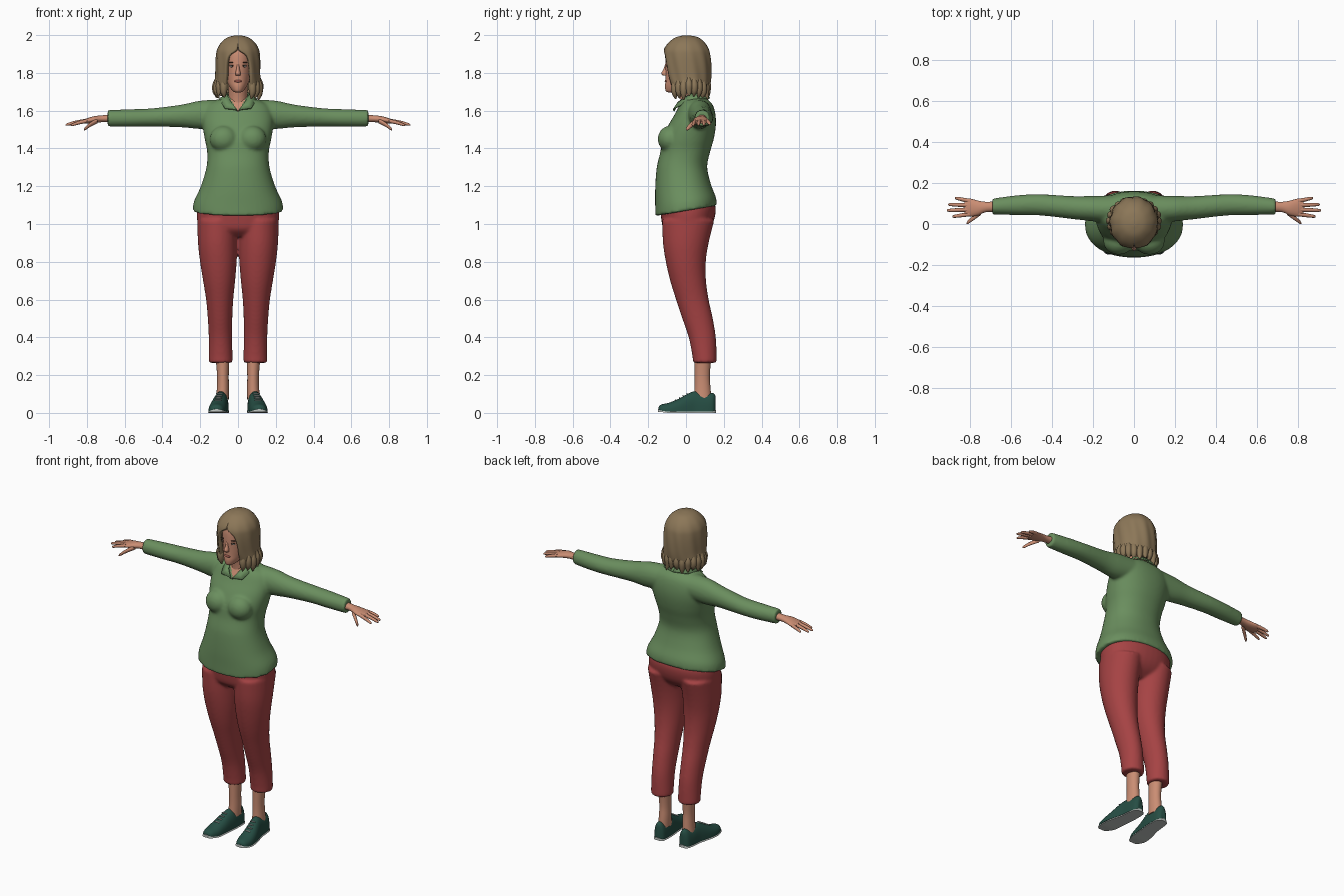
import bpy, bmesh, math, random
from mathutils import Vector

if "Cube" in bpy.data.objects:
    bpy.data.objects.remove(bpy.data.objects["Cube"])

random.seed(4)


def material(name, r, g, b):
    """Flat colour given as 0-255 sRGB, stored linear."""
    m = bpy.data.materials.new(name)
    m.diffuse_color = [((c / 255 + .055) / 1.055) ** 2.4 for c in (r, g, b)] + [1]
    m.use_nodes = True
    m.node_tree.nodes["Principled BSDF"].inputs["Base Color"].default_value = m.diffuse_color
    return m


GREEN = material("shirt green", 106, 142, 94)
RED = material("trouser red", 166, 67, 68)
HAIR = material("hair brown", 140, 119, 88)
SKIN = material("skin", 202, 141, 115)
SHOE = material("shoe dark green", 38, 78, 68)
SOLE = material("sole grey", 190, 196, 192)
WHITE = material("eye white", 215, 210, 205)
DARK = material("brow brown", 66, 48, 38)
LIPS = material("lip red", 168, 96, 84)


def finish(name, bm, mat, mirror=False):
    if mirror:
        geo = bmesh.ops.duplicate(bm, geom=bm.verts[:] + bm.edges[:] + bm.faces[:])["geom"]
        for v in geo:
            if isinstance(v, bmesh.types.BMVert):
                v.co.x *= -1
        bmesh.ops.reverse_faces(bm, faces=[f for f in geo if isinstance(f, bmesh.types.BMFace)])
    me = bpy.data.meshes.new(name)
    bm.to_mesh(me)
    bm.free()
    me.materials.append(mat)
    ob = bpy.data.objects.new(name, me)
    bpy.context.collection.objects.link(ob)
    return ob


def refine(rows, n):
    """Catmull-Rom interpolation of rows of numbers."""
    out = []
    for i in range(len(rows) - 1):
        p0, p1, p2, p3 = rows[max(i - 1, 0)], rows[i], rows[i + 1], rows[min(i + 2, len(rows) - 1)]
        for k in range(n):
            t = k / n
            out.append([b + .5 * t * (c - a + t * (2 * a - 5 * b + 4 * c - d + t * (3 * (b - c) + d - a)))
                        for a, b, c, d in zip(p0, p1, p2, p3)])
    return out + [list(rows[-1])]


def upright(r, c, s):      # row: z, cx, rx, y front, y back
    return (r[1] + r[2] * c, (r[3] + r[4]) / 2 + (r[4] - r[3]) / 2 * s, r[0])


def tilted_hem(r, c, s):   # shirt hem rises towards the back
    x, y, z = upright(r, c, s)
    return (x, y, z + .17 * y * min(1, max(0, (1.3 - z) / .22)))


def sideways(r, c, s):     # row: x, cy, cz, ry, rz
    return (r[0], r[1] + r[3] * c, r[2] + r[4] * s)


def footlike(r, c, s):     # row: y, cx, half width, base z, height
    return (r[1] + r[2] * c, r[0], r[3] + r[4] * max(0, s) ** .75)


def loft(name, rows, place, mat, mirror=False, seg=32, n=4, power=2.0):
    bm = bmesh.new()
    rings = []
    for r in refine(rows, n):
        ring = []
        for k in range(seg):
            a = 2 * math.pi * k / seg
            c, s = (math.copysign(abs(f(a)) ** (2 / power), f(a)) for f in (math.cos, math.sin))
            ring.append(bm.verts.new(place(r, c, s)))
        rings.append(ring)
    for a, b in zip(rings, rings[1:]):
        for k in range(seg):
            bm.faces.new((a[k], a[(k + 1) % seg], b[(k + 1) % seg], b[k]))
    bm.faces.new(rings[0])
    bm.faces.new(rings[-1])
    bmesh.ops.recalc_face_normals(bm, faces=bm.faces)
    return finish(name, bm, mat, mirror)


def ellipsoid(name, loc, size, mat, mirror=False):
    bm = bmesh.new()
    bmesh.ops.create_uvsphere(bm, u_segments=20, v_segments=12, radius=1)
    for v in bm.verts:
        v.co = Vector(a * b for a, b in zip(v.co, size)) + Vector(loc)
    return finish(name, bm, mat, mirror)


def fuse(name, parts, mat, voxel, smooth):
    """Melt overlapping parts into one soft surface."""
    bpy.ops.object.select_all(action='DESELECT')
    for o in parts:
        o.select_set(True)
    ob = bpy.context.view_layer.objects.active = parts[0]
    bpy.ops.object.join()
    ob.name = name
    m = ob.modifiers.new("melt", 'REMESH')
    m.mode, m.voxel_size = 'VOXEL', voxel
    m = ob.modifiers.new("soften", 'SMOOTH')
    m.factor, m.iterations = .5, smooth
    for k in ("melt", "soften"):
        bpy.ops.object.modifier_apply(modifier=k)
    ob.data.materials.clear()
    ob.data.materials.append(mat)
    return ob


# Shirt: torso, bust and sleeves
torso = loft("torso", [(1.07, 0, .24, -.163, .163), (1.12, 0, .233, -.163, .158), (1.2, 0, .197, -.163, .132),
                       (1.3, 0, .167, -.155, .112), (1.38, 0, .163, -.136, .127), (1.45, 0, .176, -.125, .147),
                       (1.52, 0, .187, -.095, .158), (1.58, 0, .185, -.06, .156), (1.63, 0, .16, -.035, .142),
                       (1.66, 0, .1, -.02, .115), (1.68, 0, .06, 0, .09)], tilted_hem, GREEN, seg=48, power=2.2)
bust = ellipsoid("bust", (.075, -.085, 1.45), (.075, .065, .07), GREEN, True)
sleeves = loft("sleeves", [(.08, .07, 1.585, .07, .075), (.2, .075, 1.578, .062, .075), (.3, .08, 1.572, .056, .06),
                           (.45, .093, 1.564, .052, .049), (.56, .092, 1.561, .049, .047),
                           (.69, .085, 1.56, .039, .044)], sideways, GREEN, True)
shirt = fuse("shirt", [torso, bust, sleeves], GREEN, .008, 8)
shirt.data.materials.append(SKIN)
for p in shirt.data.polygons:          # open neck
    x, y, z = p.center
    if y < .02 and abs(x) < (z - 1.598) * .6:
        p.material_index = 1

# Collar: folded strip, half of it mirrored
bm = bmesh.new()
top = [(0, .09, 1.70), (.045, .07, 1.695), (.058, .02, 1.685), (.036, -.04, 1.645), (.003, -.064, 1.598)]
low = [(0, .125, 1.665), (.08, .1, 1.665), (.1, .03, 1.66), (.07, -.062, 1.612), (.014, -.066, 1.606)]
a, b = ([bm.verts.new(p) for p in row] for row in (top, low))
for i in range(4):
    bm.faces.new((a[i], b[i], b[i + 1], a[i + 1]))
collar = finish("collar", bm, GREEN, True)
m = collar.modifiers.new("thickness", 'SOLIDIFY')
m.thickness, m.offset = .008, 0

# Trousers: pelvis and legs
pelvis = loft("pelvis", [(.935, 0, .13, -.08, .07), (.97, 0, .2, -.118, .118), (1.02, 0, .216, -.13, .148),
                         (1.09, 0, .215, -.135, .157), (1.14, 0, .19, -.12, .13)], upright, RED, seg=40, power=2.2)
legs = loft("trouser_legs", [(1.02, .108, .108, -.127, .15), (.9, .108, .104, -.122, .12), (.8, .104, .097, -.107, .105),
                             (.7, .1, .085, -.084, .106), (.6, .097, .072, -.053, .12), (.5, .095, .065, -.02, .142),
                             (.4, .093, .062, .014, .158), (.3, .092, .063, .034, .162),
                             (.265, .092, .063, .036, .162)], upright, RED, True)
fuse("trousers", [pelvis, legs], RED, .008, 7)

# Ankles, shoes, soles and laces
loft("ankles", [(.3, .082, .037, .045, .135), (.2, .08, .031, .046, .126), (.13, .08, .032, .045, .13),
                (.07, .083, .034, .04, .135)], upright, SKIN, True)
foot = [(-.145, .113, .016, .012, .018), (-.132, .113, .033, .01, .034), (-.09, .11, .046, .008, .046),
        (-.04, .105, .047, .008, .066), (.01, .097, .043, .008, .093), (.05, .09, .04, .008, .107),
        (.1, .087, .038, .008, .096), (.14, .085, .032, .008, .098), (.155, .085, .016, .008, .085)]
loft("shoes", foot, footlike, SHOE, True)
loft("soles", [(y * 1.02, cx, w + .002, 0 if y > -.1 else .005, .016) for y, cx, w, z, h in foot], footlike, SOLE, True)
for i in range(4):
    ellipsoid(f"lace_{i + 1}", (.106 - .003 * i, -.055 + .02 * i, .068 + .0115 * i), (.02, .003, .004), SOLE, True)

# Hands
loft("hands", [(.66, .085, 1.56, .026, .022), (.72, .083, 1.557, .025, .018), (.76, .078, 1.553, .036, .018),
               (.8, .08, 1.546, .044, .014), (.825, .082, 1.541, .037, .01)], sideways, SKIN, True, 20)
fingers = {"index": (.8, .048, .885, .036, 1.522), "middle": (.81, .07, .912, .066, 1.525),
           "ring": (.81, .092, .905, .095, 1.525), "little": (.8, .112, .872, .127, 1.528),
           "thumb": (.745, .058, .815, .004, 1.5)}
for name, (x0, y0, x1, y1, z1) in fingers.items():
    r = .012 if name == "thumb" else .0095
    rows = [(x0 + (x1 - x0) * t, y0 + (y1 - y0) * t, 1.546 + (z1 - 1.546) * t ** 1.3, r * k, r * k)
            for t, k in ((0, 1.1), (.5, 1), (.9, .75), (1, .3))]
    loft(name + "_fingers", rows, sideways, SKIN, True, 12, 3)

# Neck, head and face
loft("neck", [(1.6, 0, .058, -.03, .1), (1.66, 0, .05, -.03, .08), (1.75, 0, .05, -.045, .075)], upright, SKIN)
loft("head", [(1.697, 0, .014, -.095, -.05), (1.704, 0, .028, -.107, -.02), (1.73, 0, .047, -.111, .03),
              (1.76, 0, .059, -.108, .06), (1.8, 0, .067, -.108, .08), (1.86, 0, .073, -.109, .09),
              (1.92, 0, .072, -.1, .09), (1.96, 0, .045, -.06, .06)], upright, SKIN)
loft("nose", [(1.85, 0, .007, -.109, -.09), (1.82, 0, .009, -.119, -.09), (1.797, 0, .014, -.131, -.09),
              (1.785, 0, .013, -.12, -.09)], upright, SKIN, seg=16)
ellipsoid("lips", (0, -.104, 1.756), (.021, .009, .007), LIPS)
ellipsoid("eyes", (.03, -.095, 1.835), (.014, .007, .006), WHITE, True)
ellipsoid("irises", (.03, -.0995, 1.835), (.005, .004, .005), DARK, True)
ellipsoid("lashes", (.031, -.096, 1.841), (.016, .008, .002), DARK, True)
ellipsoid("eyebrows", (.031, -.096, 1.855), (.018, .008, .003), DARK, True)

# Hair: a shell open at the face; row: z, opening half width, rx, y front, y back
shell = refine([(1.999, 0, .012, -.01, .015), (1.988, 0, .055, -.055, .065), (1.96, 0, .09, -.092, .1),
                (1.925, .008, .11, -.116, .122), (1.89, .048, .116, -.122, .13), (1.84, .064, .118, -.121, .134),
                (1.78, .067, .119, -.112, .133), (1.73, .068, .124, -.095, .126), (1.69, .07, .118, -.08, .115)], 4)


def on_shell(row, u):
    z, opening, rx, yf, yb = row
    a = math.asin(max(0, min(.95, opening / rx)))
    f = a + (2 * math.pi - 2 * a) * u
    k = 1 + .018 * math.sin(11 * f + 14 * z) * min(1, (2 - z) * 8)
    return (rx * k * math.sin(f), (yf + yb) / 2 - (yb - yf) / 2 * k * math.cos(f), z)


bm = bmesh.new()
COLS = 72
grid = [[bm.verts.new(on_shell(r, j / COLS)) for j in range(COLS + 1)] for r in shell]
for a, b in zip(grid, grid[1:]):
    for j in range(COLS):
        bm.faces.new((a[j], b[j], b[j + 1], a[j + 1]))
bm.faces.new(grid[0][:-1])
bmesh.ops.remove_doubles(bm, verts=bm.verts, dist=.0002)
hair = finish("hair", bm, HAIR)
m = hair.modifiers.new("thickness", 'SOLIDIFY')
m.thickness, m.offset = .022, -1

# Hair locks along the lower edge
for i in range(18):
    x, y, _ = on_shell(shell[-3], .02 + .96 * i / 17)
    tip, flick = 1.655 + random.random() * .025, random.uniform(.86, 1.06)
    rows = [(1.78 + (tip - 1.78) * t, x * k, w, y * k - w, y * k + w)
            for t, k, w in ((0, .9, .008), (.4, .95, .02), (.75, .96, .016), (1, flick, .003))]
    loft(f"hair_lock_{i + 1}", rows, upright, HAIR, seg=10)

bpy.ops.object.select_all(action='SELECT')
bpy.context.view_layer.objects.active = hair
bpy.ops.object.shade_smooth_by_angle(angle=math.radians(50))
